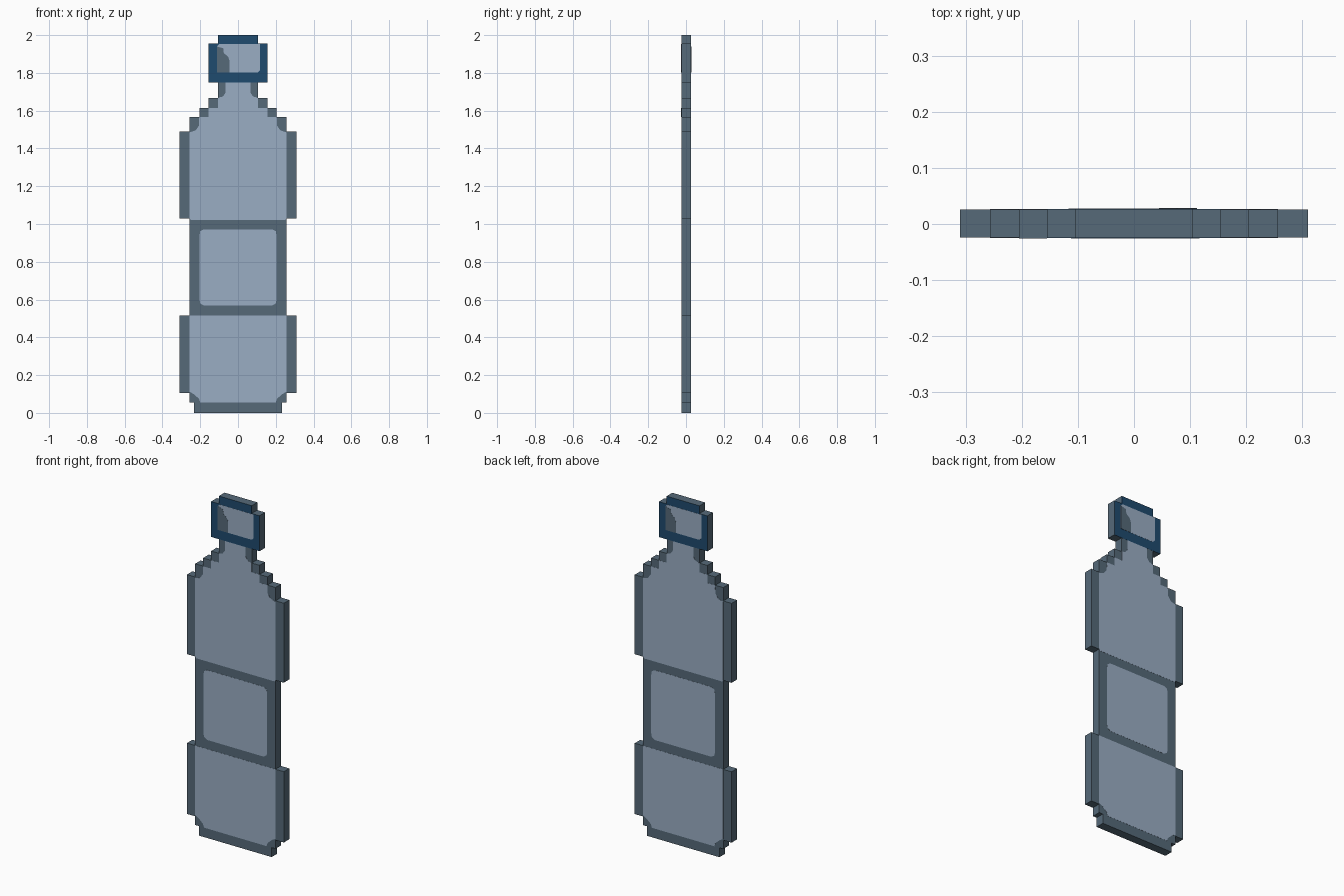
import bpy, bmesh

if "Cube" in bpy.data.objects:
    bpy.data.objects.remove(bpy.data.objects["Cube"])

Y0, Y1 = -0.024, 0.026      # front and back of the flat slab
LAYER = 0.0007              # thickness of each painted layer


def material(name, rgb):
    m = bpy.data.materials.new(name)
    m.diffuse_color = (*rgb, 1)
    m.use_nodes = True
    m.node_tree.nodes["Principled BSDF"].inputs["Base Color"].default_value = m.diffuse_color
    return m


SLATE = material("slate outline", (0.093, 0.144, 0.191))
PALE = material("pale blue", (0.323, 0.418, 0.552))
NAVY = material("cap blue", (0.0137, 0.069, 0.156))


def prism(name, outline, y0, y1, mat):
    """Extrude an (x, z) outline from y0 to y1."""
    bm = bmesh.new()
    face = bm.faces.new([bm.verts.new((x, y0, z)) for x, z in outline])
    ext = bmesh.ops.extrude_face_region(bm, geom=[face])
    bmesh.ops.translate(bm, vec=(0, y1 - y0, 0),
                        verts=[v for v in ext["geom"] if isinstance(v, bmesh.types.BMVert)])
    bmesh.ops.recalc_face_normals(bm, faces=bm.faces)
    me = bpy.data.meshes.new(name)
    bm.to_mesh(me)
    bm.free()
    me.materials.append(mat)
    ob = bpy.data.objects.new(name, me)
    bpy.context.collection.objects.link(ob)
    return ob


def mirrored(half):
    """Right-hand half profile, bottom to top, closed by its mirror image."""
    return half + [(-x, z) for x, z in reversed(half)]


def stepped(bands):
    """Half profile from (half width, bottom, top) bands."""
    return [(w, z) for w, b, t in bands for z in (b, t)]


def painted(name, outline, mat, layer):
    """Thin plate on the front, and the same turned half round on the back."""
    d = LAYER * layer
    prism(name + "_front", outline, Y0 - d, Y0, mat)
    prism(name + "_back", [(-x, z) for x, z in outline], Y1, Y1 + d, mat)


# Stepped bottle slab
prism("bottle_body", mirrored(stepped([
    (0.232, 0, 0.055), (0.257, 0.055, 0.105), (0.31, 0.105, 0.515),
    (0.257, 0.515, 1.03), (0.31, 1.03, 1.49), (0.257, 1.49, 1.567),
    (0.205, 1.567, 1.615), (0.155, 1.615, 1.668), (0.105, 1.668, 1.75),
    (0.155, 1.75, 1.955), (0.105, 1.955, 2.0)])), Y0, Y1, SLATE)

# Slightly proud shoulder step
prism("shoulder_step", [(-0.205, 1.567), (-0.155, 1.567), (-0.155, 1.615), (-0.205, 1.615)],
      Y0 - 0.002, Y0, SLATE)

# Lower pale panel with clipped bottom corners
painted("lower_panel", mirrored([
    (0.2, 0.055), (0.207, 0.075), (0.235, 0.1), (0.257, 0.112), (0.257, 0.515)]), PALE, 1)

# Middle label window with rounded corners
painted("middle_panel", mirrored([
    (0.18, 0.568), (0.2, 0.58), (0.204, 0.6),
    (0.204, 0.94), (0.2, 0.962), (0.18, 0.972)]), PALE, 1)

# Upper pale panel running up into the neck
painted("upper_panel", mirrored([
    (0.25, 1.022), (0.257, 1.03), (0.257, 1.485), (0.225, 1.495), (0.207, 1.52),
    (0.205, 1.567), (0.155, 1.567), (0.155, 1.615), (0.105, 1.615),
    (0.105, 1.668), (0.08, 1.675), (0.066, 1.695), (0.066, 1.75)]), PALE, 1)

# Cap face, its pale window and the shadow-coloured patch
painted("cap_face", mirrored(stepped([(0.155, 1.75, 1.955), (0.105, 1.955, 2.0)])), NAVY, 1)
painted("cap_window", [(-0.112, 1.803), (0.105, 1.803), (0.117, 1.815),
                       (0.117, 1.952), (-0.1, 1.952), (-0.112, 1.94)], PALE, 2)
painted("cap_patch", [(-0.112, 1.803), (-0.045, 1.803), (-0.045, 1.865), (-0.052, 1.885),
                      (-0.075, 1.905), (-0.078, 1.93), (-0.112, 1.94)], SLATE, 3)
